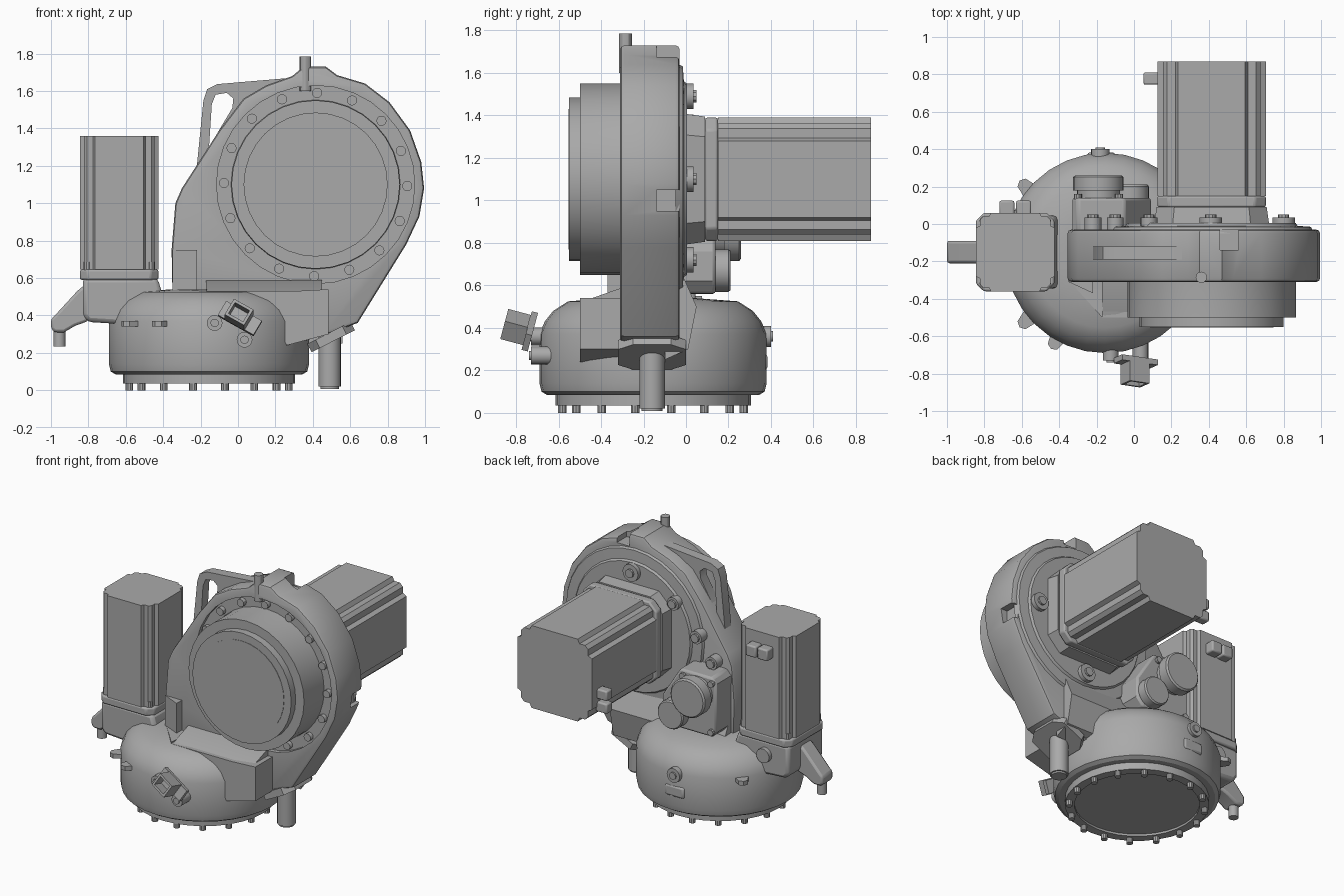
import bpy, bmesh, math
from math import sin, cos, pi, radians
from mathutils import Matrix, Vector

cube = bpy.data.objects.get("Cube")
if cube:
    bpy.data.objects.remove(cube)

grey = bpy.data.materials.new("cast grey")
grey.use_nodes = True
colour = (0.4, 0.4, 0.4, 1)
grey.diffuse_color = colour
grey.node_tree.nodes["Principled BSDF"].inputs["Base Color"].default_value = colour
parts = []

# Turns local z into the wanted axis; for "Y" local (x, y, z) becomes (x, z, y)
AXES = {"Z": Matrix.Identity(3),
        "Y": Matrix(((1, 0, 0), (0, 0, 1), (0, 1, 0))),
        "X": Matrix(((0, 0, 1), (1, 0, 0), (0, 1, 0)))}


def finish(name, bm, axis="Z", centre=(0, 0, 0), bevel=0):
    for vert in bm.verts:
        vert.co = AXES[axis] @ vert.co + Vector(centre)
    bmesh.ops.recalc_face_normals(bm, faces=bm.faces)
    mesh = bpy.data.meshes.new(name)
    bm.to_mesh(mesh)
    bm.free()
    obj = bpy.data.objects.new(name, mesh)
    bpy.context.collection.objects.link(obj)
    mesh.materials.append(grey)
    if bevel:
        mod = obj.modifiers.new("soft edges", "BEVEL")
        mod.width, mod.segments, mod.limit_method = bevel, 2, "ANGLE"
        mod.angle_limit = radians(40)
    parts.append(obj)
    return obj


def lathe(name, profile, centre, axis="Z", sides=32):
    """Closed turned part from (radius, height) pairs."""
    bm = bmesh.new()
    rings = [[bm.verts.new((r * cos(2 * pi * i / sides), r * sin(2 * pi * i / sides), h))
              for i in range(sides)] for r, h in profile]
    for low, high in zip(rings, rings[1:]):
        for i in range(sides):
            j = (i + 1) % sides
            bm.faces.new((low[i], low[j], high[j], high[i]))
    bm.faces.new(rings[0])
    bm.faces.new(rings[-1])
    return finish(name, bm, axis, centre)


def rod(name, centre, radius, start, end, axis="Z", sides=16):
    return lathe(name, [(radius, start), (radius, end)], centre, axis, sides)


def extrude(name, outline, start, end, axis="Z", centre=(0, 0, 0), bevel=0, taper=1):
    """Prism from a flat outline; taper scales the far end."""
    bm = bmesh.new()
    near = [bm.verts.new((a, b, start)) for a, b in outline]
    far = [bm.verts.new((a * taper, b * taper, end)) for a, b in outline]
    bm.faces.new(near)
    bm.faces.new(far)
    for i in range(len(near)):
        j = (i + 1) % len(near)
        bm.faces.new((near[i], near[j], far[j], far[i]))
    return finish(name, bm, axis, centre, bevel)


def box(name, low, high, bevel=0):
    outline = [(low[0], low[1]), (high[0], low[1]), (high[0], high[1]), (low[0], high[1])]
    return extrude(name, outline, low[2], high[2], bevel=bevel)


def cut(target, cutter):
    mod = target.modifiers.new("cut", "BOOLEAN")
    mod.operation, mod.object, mod.solver = "DIFFERENCE", cutter, "EXACT"
    bpy.context.view_layer.objects.active = target
    for m in list(target.modifiers):
        bpy.ops.object.modifier_apply(modifier=m.name)
    parts.remove(cutter)
    bpy.data.objects.remove(cutter)


def turn(obj, pivot, angle, axis):
    p = Vector(pivot)
    obj.data.transform(Matrix.Translation(p) @ Matrix.Rotation(radians(angle), 4, axis)
                       @ Matrix.Translation(-p))


def around(outline):
    """Repeats one corner of an outline at all four quarters."""
    result = []
    for turns in range(4):
        for a, b in outline:
            for _ in range(turns):
                a, b = -b, a
            result.append((a, b))
    return result


def motor_outline(h):
    return around([(h, h * .62), (h * .9, h * .67), (h * .9, h * .82),
                   (h * .82, h * .9), (h * .67, h * .9), (h * .62, h)])


def chamfered(h, c):
    return around([(h, h - c), (h - c, h)])


# Round base with bolted flange
base = (-.155, -.155, 0)
lathe("base_housing", [(.5, .085), (.525, .1), (.535, .14), (.535, .37), (.51, .43),
                       (.47, .48), (.4, .525), (.2, .54)], base)
lathe("base_flange", [(.4, .05), (.4, .035), (.46, .035), (.46, .09)], base)
for i in range(16):
    a = 2 * pi * (i + .5) / 16
    rod("base_bolt", (base[0] + .435 * cos(a), base[1] + .435 * sin(a), 0), .021, 0, .06, sides=10)
for x, y, angle in [(-.58, .2, 135), (-.58, -.52, 225), (-.42, -.63, 240)]:
    lug = extrude("base_lug", [(-.1, -.06), (.03, -.03), (.045, 0), (.03, .03), (-.1, .06)],
                  .34, .37, centre=(x, y, 0))
    turn(lug, (x, y, 0), angle, "Z")
rod("rear_plug", (-.18, 0, .36), .05, .3, .4, "Y")
rod("rear_plug_core", (-.18, 0, .36), .025, .4, .41, "Y")
box("rear_cover", (-.25, .3, .2), (-.1, .383, .28), .015)

# Cable bracket on the front of the base
for x, z in [(-.125, .36), (.035, .27)]:
    rod("cable_gland", (x, 0, z), .042, -.73, -.6, "Y")
    rod("cable_gland_core", (x, 0, z), .022, -.74, -.73, "Y")
bracket = box("cable_bracket", (-.1, -.75, .34), (.12, -.72, .43))
socket = box("cable_socket", (-.055, -.86, .335), (.065, -.75, .435))
opening = box("socket_opening", (-.04, -.9, .35), (.05, -.78, .42))
cut(socket, opening)
for part in (bracket, socket):
    turn(part, (.01, -.74, .385), 30, "Y")
    turn(part, (.01, -.74, .385), -15, "X")

# Main arm casting, with a round recess on the front
hub = (.415, 0, 1.1)
side = [(-.35, .5), (-.355, .75), (-.335, 1), (-.3, 1.08), (-.1, 1.39), (.03, 1.56),
        (.15, 1.63), (.29, 1.68), (.35, 1.73), (.47, 1.73), (.53, 1.685), (.68, 1.64),
        (.81, 1.54), (.92, 1.39), (.98, 1.22), (.995, 1.08), (.97, .93), (.9, .78),
        (.64, .36), (.48, .3), (.27, .24), (0, .4)]
arm = extrude("arm_casting", side, -.31, -.03, "Y", bevel=.02)
cut(arm, rod("recess_cutter", hub, .53, -.4, -.28, "Y", 32))
cut(arm, box("notch_cutter", (.94, -.14, .95), (1.1, .1, 1.05)))
cut(arm, box("top_notch_cutter", (.46, -.14, 1.64), (.56, .1, 1.9)))
lathe("front_rim", [(.53, -.29), (.53, -.32), (.555, -.32), (.57, -.29)], hub, "Y", 32)
cut(parts[-1], rod("rim_cutter", hub, .525, -.5, -.2, "Y", 32))
for i in range(16):
    a = 2 * pi * (i + .5) / 16 + .18
    rod("rim_bolt", (hub[0] + .49 * cos(a), 0, hub[2] + .49 * sin(a)), .027, -.31, -.26, "Y", 12)

# Turned output drum
lathe("output_drum", [(.46, -.2), (.45, -.31), (.45, -.5), (.385, -.5), (.385, -.55)], hub, "Y")
lathe("output_plate", [(.33, -.55), (.33, -.553)], hub, "Y")

# Foot wrapping over the base
foot = extrude("arm_foot", [(-.17, .45), (.13, .45), (.2, .37), (.26, .24), (.485, .3),
                            (.485, .54), (.3, .53), (-.17, .53)], -.5, -.2, "Y")
extrude("foot_slope", [(-.5, .52), (-.3, .59), (-.2, .59), (-.2, .45), (-.5, .45)],
        -.17, .45, "X")
extrude("foot_corner", [(-.35, -.3), (-.17, -.5), (-.15, -.2), (-.35, -.2)], .45, .54)
extrude("foot_web", [(-.35, -.31), (-.22, -.37), (-.22, -.25), (-.35, -.25)], .5, .75)
extrude("foot_rear", [(-.1, .25), (.01, .3), (.05, .5), (-.03, .68), (-.1, .68)], -.33, .56, "X")

# Stop pin and its collar below the arm
rod("stop_pin", (.49, -.16, 0), .06, .02, .36, sides=20)
rod("stop_pin_tip", (.49, -.16, 0), .05, .008, .02, sides=20)
collar = extrude("pin_collar", [(-.13, -.09), (-.08, -.16), (.08, -.16), (.13, -.09),
                                (.13, .09), (.08, .16), (-.08, .16), (-.13, .09)],
                 .26, .31, centre=(.5, -.16, 0))
turn(collar, (.5, -.16, .28), -27, "Y")

# Lifting rib with its slot, and the eye bolt on top
rib = extrude("lifting_rib", [(-.22, 1.2), (-.185, 1.55), (-.165, 1.61), (-.11, 1.637),
                              (.28, 1.67), (.3, 1.5), (0, 1.3)], -.19, -.12, "Y")
cut(rib, extrude("slot_cutter", [(-.155, 1.3), (-.14, 1.53), (-.12, 1.58), (-.06, 1.59),
                                 (-.025, 1.56), (-.03, 1.51)], -.4, .1, "Y"))
rod("top_bolt", (.36, -.285, 0), .03, 1.6, 1.785, sides=12)

# Rear ring with bosses
lathe("rear_ring", [(.55, -.05), (.53, -.015), (.46, -.01), (.45, .005), (.3, .005)], hub, "Y")
for x, z in [(.41, 1.49), (.41, .72), (.08, 1.36), (-.1, 1.17), (-.22, 1.02), (.8, 1.1)]:
    rod("rear_boss", (x, 0, z), .06 if x > .3 else .045, -.05, .035, "Y")
    rod("boss_screw", (x, 0, z), .03, .035, .05, "Y", 10)

# Gauge block behind the arm
extrude("gauge_block", [(-.33, .6), (-.3, .56), (.04, .56), (.09, .62), (.09, .76),
                        (-.05, .98), (-.3, .98), (-.33, .94)], -.05, .14, "Y", bevel=.015)
for name, x, z, r, end in [("large", -.19, .85, .135, .26), ("small", -.02, .67, .1, .21)]:
    lathe(name + "_cap", [(r * .85, .1), (r * .85, end - .08), (r, end - .08),
                          (r, end - .01), (r * .92, end)], (x, 0, z), "Y", 24)
for x, z in [(-.3, .6), (-.3, .94), (-.08, .94)]:
    rod("gauge_screw", (x, 0, z), .022, .13, .16, "Y", 10)


# Two servo motors with flange, corner bolts and sockets
def motor(name, centre, h, axis, flange, start, end):
    extrude(name + "_body", motor_outline(h), start, end, axis, centre)
    extrude(name + "_flange", chamfered(h, h * .2), flange, start, axis, centre, bevel=.01)
    for a, b in around([(h * .8, h * .8)]):
        spot = Vector(centre) + AXES[axis] @ Vector((a, b, 0))
        rod(name + "_bolt", spot, .023, start - .01, start + .04, axis, 10)


motor("upper_motor", hub, .29, "Y", .09, .15, .87)
extrude("upper_adapter", chamfered(.31, .1), -.02, .09, "Y", hub, taper=.95)
motor("side_motor", (-.635, -.15, 0), .21, "Z", .59, .645, 1.36)
for z in (.92, 1.01):
    box("upper_socket", (.05, .745, z - .035), (.14, .81, z + .035), .01)
for x in (-.68, -.59):
    box("side_socket", (x - .04, .04, 1.2), (x + .04, .125, 1.28), .01)

# Mount under the side motor, with cable outlet arm
extrude("motor_mount", [(-.83, .6), (-.83, .4), (-.8, .365), (-.4, .34), (-.4, .5), (-.43, .6)],
        -.345, .045, "Y", bevel=.03)
rod("mount_plug", (-.65, 0, .5), .05, .02, .075, "Y")
extrude("outlet_arm", [(-.8, .58), (-.86, .53), (-.97, .41), (-1, .38), (-1, .33),
                       (-.98, .31), (-.93, .31), (-.87, .345), (-.8, .37)],
        -.21, -.09, "Y", bevel=.02)
rod("outlet_stub", (-.955, -.15, 0), .032, .235, .34)

# Smooth curved surfaces, keep the corners crisp
bpy.ops.object.select_all(action="DESELECT")
for obj in parts:
    obj.select_set(True)
bpy.context.view_layer.objects.active = parts[0]
bpy.ops.object.shade_smooth_by_angle(angle=radians(30))
